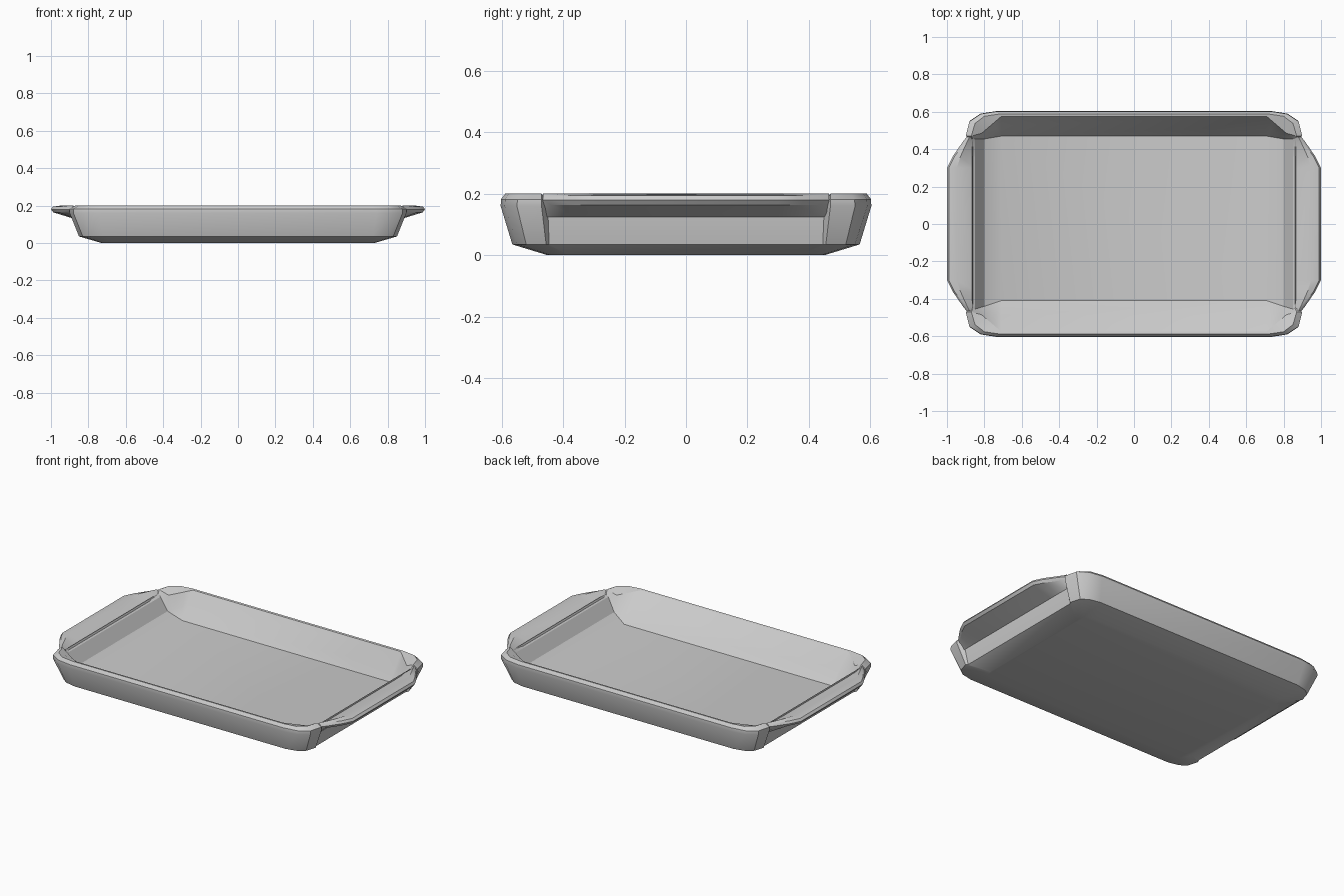
import bpy, bmesh, math

old = bpy.data.objects.get("Cube")
if old:
    bpy.data.objects.remove(old, do_unlink=True)

grey = bpy.data.materials.new("light grey")
grey.use_nodes = True
colour = (0.6, 0.6, 0.6, 1)
grey.diffuse_color = colour
grey.node_tree.nodes["Principled BSDF"].inputs["Base Color"].default_value = colour


def loft(name, rings):
    """Skin a stack of equal closed rings and cap both ends."""
    bm = bmesh.new()
    loops = [[bm.verts.new(p) for p in ring] for ring in rings]
    n = len(loops[0])
    for a, b in zip(loops, loops[1:]):
        for i in range(n):
            j = (i + 1) % n
            bm.faces.new((a[i], a[j], b[j], b[i]))
    bm.faces.new(loops[0])
    bm.faces.new(loops[-1])
    bmesh.ops.remove_doubles(bm, verts=bm.verts[:], dist=0.0005)
    bmesh.ops.recalc_face_normals(bm, faces=bm.faces[:])
    mesh = bpy.data.meshes.new(name)
    bm.to_mesh(mesh)
    bm.free()
    mesh.materials.append(grey)
    obj = bpy.data.objects.new(name, mesh)
    bpy.context.collection.objects.link(obj)
    bpy.ops.object.select_all(action='DESELECT')
    obj.select_set(True)
    bpy.context.view_layer.objects.active = obj
    bpy.ops.object.shade_smooth_by_angle(angle=math.radians(28))
    return obj


def ring(back, front=None):
    """Mirror a corner, listed from long side to short end, into a full ring."""
    front = front or back
    return ([p for p in reversed(back)]
            + [(-x, y, z) for x, y, z in back]
            + [(-x, -y, z) for x, y, z in reversed(front)]
            + [(x, -y, z) for x, y, z in front])


def level(z, corner):
    return [(x, y, z) for x, y in corner]


def between(a, b, steps=4):
    """Evenly spaced points along a straight chamfer."""
    return [tuple(p + (q - p) * i / steps for p, q in zip(a, b))
            for i in range(steps + 1)]


# Dish body: underside, flared outer wall, rim, sloped inner wall, floor
underside = level(0, [(.66, .45), (.70, .44), (.72, .42), (.73, .38), (.73, .37)])
foot = level(.035, [(.72, .565), (.79, .55), (.83, .52), (.85, .455), (.84, .445)])
shoulder = level(.16, [(.74, .603), (.82, .59), (.88, .55), (.90, .47), (.865, .45)])
upper = level(.182, [(.73, .602), (.82, .588), (.88, .548), (.90, .47), (.865, .45)])
rim = level(.2, [(.72, .588), (.80, .576), (.85, .538), (.87, .47)]) + [(.86, .45, .17)]
inner_rim = between((.71, .575, .198), (.85, .455, .165))
inner_back = between((.71, .525, .125), (.80, .455, .09))
inner_front = between((.71, .49, .125), (.80, .44, .09))
floor_back = level(.05, [(.71, .47)] * 5)
floor_front = level(.05, [(.71, .41)] * 5)
loft("dish_body", [ring(underside), ring(foot), ring(shoulder), ring(upper),
                   ring(rim), ring(inner_rim), ring(inner_back, inner_front),
                   ring(floor_back, floor_front)])


# End handles: flat lips with tapered ends
def lip_section(side, y, tip):
    reach = tip - .85
    profile = [(.85, .165), (.85 + .65 * reach, .2), (tip - .01, .194),
               (tip, .18), (tip - .012, .164), (.862, .125)]
    return [(side * x, y, z) for x, z in profile]


half = [(.30, 1.0), (.36, .97), (.44, .915), (.465, .895)]
outline = [(-y, tip) for y, tip in reversed(half)] + half
for side, name in ((1, "left_handle"), (-1, "right_handle")):
    loft(name, [lip_section(side, y, tip) for y, tip in outline])
